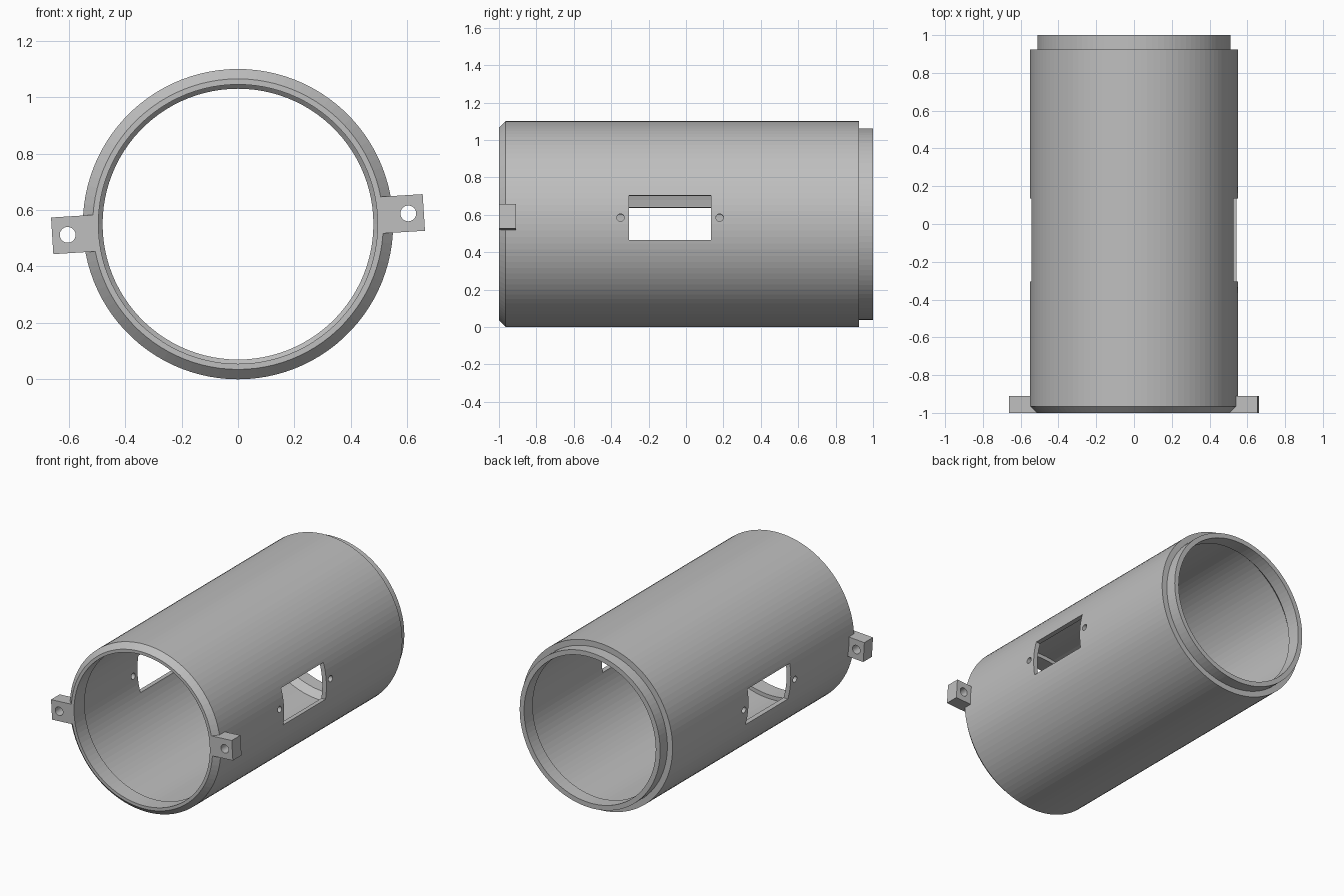
import bpy
import math
from mathutils import Matrix

cube = bpy.data.objects.get("Cube")
if cube:
    bpy.data.objects.remove(cube, do_unlink=True)

AXIS_Z = 0.55
TILT = Matrix.Translation((0, 0, AXIS_Z)) @ Matrix.Rotation(math.radians(-3.6), 4, 'Y')

grey = bpy.data.materials.new("plain grey")
grey.use_nodes = True
colour = (0.52, 0.52, 0.52, 1)
grey.diffuse_color = colour
grey.node_tree.nodes["Principled BSDF"].inputs["Base Color"].default_value = colour


def make(name, verts, faces):
    mesh = bpy.data.meshes.new(name)
    mesh.from_pydata(verts, [], faces)
    mesh.materials.append(grey)
    obj = bpy.data.objects.new(name, mesh)
    bpy.context.collection.objects.link(obj)
    return obj


def lathe(name, profile, sides):
    """Spin a closed (radius, y) profile around the y axis."""
    n = len(profile)
    verts = []
    for i in range(sides):
        a = 2 * math.pi * i / sides
        verts += [(r * math.cos(a), y, r * math.sin(a)) for r, y in profile]
    faces = []
    for i in range(sides):
        j = (i + 1) % sides
        for k in range(n):
            m = (k + 1) % n
            faces.append((i * n + k, i * n + m, j * n + m, j * n + k))
    return make(name, verts, faces)


def box(name, x, y, z):
    """Box from (low, high) ranges, tilted about the tube axis."""
    verts = [(a, b, c) for a in x for b in y for c in z]
    faces = [(0, 1, 3, 2), (4, 6, 7, 5), (0, 4, 5, 1),
             (2, 3, 7, 6), (0, 2, 6, 4), (1, 5, 7, 3)]
    obj = make(name, verts, faces)
    obj.matrix_world = TILT
    return obj


def rod(name, radius, length, spin, place):
    """Round cutter, tilted about the tube axis."""
    bpy.ops.mesh.primitive_cylinder_add(vertices=32, radius=radius, depth=length)
    obj = bpy.context.object
    obj.name = name
    obj.matrix_world = TILT @ Matrix.Translation(place) @ Matrix.Rotation(math.pi / 2, 4, spin)
    return obj


def boolean(target, tool, operation):
    mod = target.modifiers.new(tool.name, 'BOOLEAN')
    mod.operation = operation
    mod.solver = 'EXACT'
    mod.object = tool
    tool.hide_render = True
    tool.hide_set(True)


# Thin-walled tube with a lip inside the front mouth and a tapered rear spigot
tube = lathe("tube_body", [
    (0.495, -1), (0.515, -1), (0.55, -0.965), (0.55, 0.925), (0.512, 0.925),
    (0.512, 1), (0.48, 1), (0.48, 0.91), (0.52, 0.87), (0.52, -0.89), (0.495, -0.89)], 100)
tube.matrix_world = Matrix.Translation((0, 0, AXIS_Z))

# Side windows and the screw holes beside them
boolean(tube, box("window_cutter", (-0.8, 0.8), (-0.305, 0.135), (-0.12, 0.12)), 'DIFFERENCE')
for i, y in enumerate((-0.35, 0.18)):
    boolean(tube, rod(f"screw_hole_cutter_{i}", 0.02, 1.6, 'Y', (0, y, 0)), 'DIFFERENCE')

# Drilled mounting lugs on both sides of the front rim
for side, sign in (("left", 1), ("right", -1)):
    lug = box(f"{side}_lug", sorted((sign * 0.505, sign * 0.66)), (-1, -0.91), (-0.065, 0.065))
    boolean(lug, rod(f"{side}_lug_hole_cutter", 0.028, 0.4, 'X', (sign * 0.605, -0.95, 0)), 'DIFFERENCE')

# Keep only the finished parts: apply the cuts and drop the cutters
bpy.context.view_layer.update()
graph = bpy.context.evaluated_depsgraph_get()
parts = [o for o in bpy.context.collection.objects if o.modifiers]
cutters = {m.object for o in parts for m in o.modifiers}
for obj in parts:
    mesh = bpy.data.meshes.new_from_object(obj.evaluated_get(graph))
    obj.modifiers.clear()
    obj.data = mesh
    mesh.materials.clear()
    mesh.materials.append(grey)
for cutter in cutters:
    bpy.data.objects.remove(cutter, do_unlink=True)
